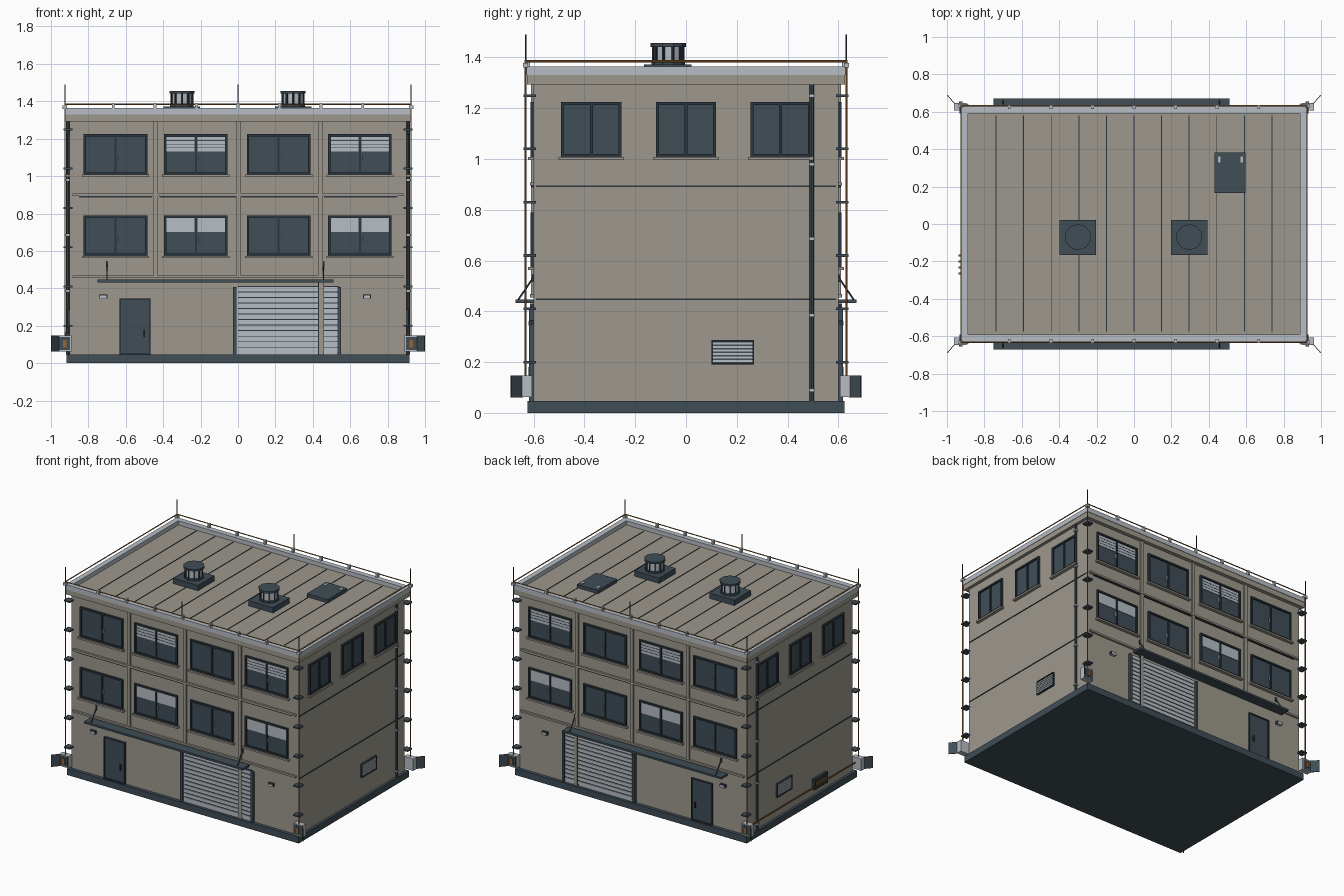
import bpy, bmesh, math
from mathutils import Vector, Matrix

if "Cube" in bpy.data.objects:
    bpy.data.objects.remove(bpy.data.objects["Cube"])


def material(name, rgb):
    m = bpy.data.materials.new(name)
    m.diffuse_color = (*rgb, 1)
    m.use_nodes = True
    m.node_tree.nodes["Principled BSDF"].inputs["Base Color"].default_value = m.diffuse_color
    return m


WALL = material("warm grey wall", (0.34, 0.315, 0.27))
SLATE = material("slate blue", (0.050, 0.074, 0.094))
DARK = material("dark frame", (0.024, 0.037, 0.047))
LIGHT = material("light grey", (0.47, 0.51, 0.55))
COPPER = material("copper", (0.32, 0.13, 0.035))

parts = {}


def part(name, mat):
    return parts.setdefault(name, (bmesh.new(), mat))[0]


def box(name, mat, x, y, z):
    """Axis-aligned box from three (low, high) ranges."""
    c = [(a[0] + a[1]) / 2 for a in (x, y, z)]
    s = [abs(a[1] - a[0]) for a in (x, y, z)]
    bmesh.ops.create_cube(part(name, mat), size=1,
                          matrix=Matrix.Translation(c) @ Matrix.Diagonal((*s, 1)))


def rod(name, mat, a, b, r, sides=6):
    """Cylinder between two points."""
    a, b = Vector(a), Vector(b)
    d = b - a
    m = Matrix.Translation((a + b) / 2) @ d.to_track_quat('Z', 'Y').to_matrix().to_4x4()
    bmesh.ops.create_cone(part(name, mat), cap_ends=True, segments=sides,
                          radius1=r, radius2=r, depth=d.length, matrix=m)


def on(face, name, mat, u, z, d):
    """Box on a facade: u along the wall, d outward from the wall."""
    if face in 'FB':
        s = -1 if face == 'F' else 1
        box(name, mat, u, (s * (0.6 + d[0]), s * (0.6 + d[1])), z)
    else:
        s = -1 if face == 'L' else 1
        box(name, mat, (s * (0.9 + d[0]), s * (0.9 + d[1])), u, z)


def ring(face, name, mat, u, z, d, t):
    on(face, name, mat, (u[0], u[0] + t), z, d)
    on(face, name, mat, (u[1] - t, u[1]), z, d)
    on(face, name, mat, (u[0] + t, u[1] - t), (z[0], z[0] + t), d)
    on(face, name, mat, (u[0] + t, u[1] - t), (z[1] - t, z[1]), d)


def window(face, c, w, z0, z1, blind=None):
    u = (c - w / 2, c + w / 2)
    on(face, "window_glass", SLATE, u, (z0, z1), (-0.01, 0.003))
    ring(face, "window_frame", DARK, u, (z0, z1), (-0.01, 0.013), 0.012)
    on(face, "window_frame", DARK, (c - 0.006, c + 0.006), (z0, z1), (-0.01, 0.01))
    on(face, "window_sill", WALL, (u[0] - 0.01, u[1] + 0.01), (z0 - 0.012, z0), (-0.01, 0.022))
    if face in 'FB':
        on(face, "window_handle", LIGHT, (c + 0.012, c + 0.016),
           (z0 + 0.075, z0 + 0.105), (0, 0.012))
    if blind:
        for a, b in ((u[0] + 0.014, c - 0.008), (c + 0.008, u[1] - 0.014)):
            on(face, "window_blind", LIGHT, (a, b), (blind, z1 - 0.014), (0, 0.006))
            if z1 > 1:
                for k in range(1, 4):
                    z = blind + k * (z1 - 0.014 - blind) / 4
                    on(face, "blind_slat_gap", SLATE, (a, b), (z - 0.002, z + 0.002), (0, 0.007))


# Main shell
box("wall_body", WALL, (-0.9, 0.9), (-0.6, 0.6), (0.02, 1.3))
box("plinth", SLATE, (-0.918, 0.918), (-0.624, 0.624), (0, 0.046))
box("cornice", WALL, (-0.922, 0.922), (-0.627, 0.627), (1.293, 1.334))
for s in (-1, 1):
    box("coping", LIGHT, (-0.925, 0.925), (s * 0.592, s * 0.63), (1.33, 1.364))
    box("coping", LIGHT, (s * 0.887, s * 0.925), (-0.592, 0.592), (1.33, 1.364))
for k in range(-5, 6):
    x = k * 0.1475
    box("roof_seam", DARK, (x - 0.0025, x + 0.0025), (-0.575, 0.58), (1.33, 1.337))

# Front and back facades
for f in 'FB':
    for i, c in enumerate((-0.655, -0.225, 0.217, 0.652)):
        window(f, c, 0.34, 1.008, 1.224, 1.132 if i % 2 else None)
        window(f, c, 0.34, 0.574, 0.79, 0.70 if i % 2 else None)
    for u in (-0.44, 0.005, 0.44):
        on(f, "pilaster", WALL, (u - 0.012, u + 0.012), (0.46, 1.295), (0, 0.01))
    for z in (0.455, 0.895):
        on(f, "floor_ledge", WALL, (-0.885, 0.885), (z, z + 0.013), (0, 0.014))
    for a, b in ((-0.85, -0.46), (-0.42, -0.01), (0.02, 0.43), (0.46, 0.85)):
        on(f, "ledge_shadow_strip", DARK, (a, b), (0.887, 0.895), (0, 0.008))

    # Entrance door
    on(f, "door", SLATE, (-0.634, -0.468), (0.046, 0.345), (0, 0.008))
    ring(f, "door_frame", DARK, (-0.634, -0.468), (0.046, 0.345), (0, 0.014), 0.008)
    on(f, "door_handle", DARK, (-0.506, -0.498), (0.14, 0.18), (0, 0.02))

    # Roller shutter
    on(f, "shutter", LIGHT, (-0.015, 0.545), (0.046, 0.405), (0, 0.005))
    for k in range(12):
        z = 0.06 + k * 0.0295
        on(f, "shutter_slat", LIGHT, (0, 0.54), (z, z + 0.022), (0, 0.010))
        on(f, "shutter_groove", DARK, (0, 0.54), (z + 0.023, z + 0.0275), (0, 0.0065))
    for u in (-0.02, 0.539):
        on(f, "shutter_rail", SLATE, (u - 0.006, u + 0.012), (0.046, 0.408), (0, 0.018))
    on(f, "shutter_post", WALL, (0.432, 0.456), (0.046, 0.43), (0, 0.014))
    on(f, "shutter_post_edge", DARK, (0.428, 0.46), (0.046, 0.43), (0, 0.012))

    # Canopy with tie rods
    s = -1 if f == 'F' else 1
    on(f, "canopy", SLATE, (-0.75, 0.51), (0.432, 0.446), (0, 0.072))
    for x in (-0.70, 0.458):
        rod("canopy_tie", SLATE, (x, s * 0.6, 0.535), (x, s * 0.662, 0.444), 0.0035)
        on(f, "canopy_tie_plate", DARK, (x - 0.005, x + 0.005), (0.515, 0.545), (0, 0.006))

    # Wall lamps
    for x in (-0.72, 0.69):
        on(f, "lamp_hood", DARK, (x - 0.021, x + 0.021), (0.346, 0.366), (0, 0.018))
        on(f, "lamp_lens", LIGHT, (x - 0.017, x + 0.017), (0.344, 0.362), (0, 0.021))

# Side facades
for f in 'LR':
    s = -1 if f == 'L' else 1
    for c in (-0.373, 0, 0.373):
        window(f, c, 0.238, 1.008, 1.225)
    for z in (0.447, 0.893):
        on(f, "side_joint", DARK, (-0.59, 0.59), (z - 0.003, z + 0.003), (0, 0.004))
    # Louvred vent
    on(f, "vent_back", SLATE, (0.10, 0.268), (0.19, 0.288), (0, 0.006))
    ring(f, "vent_frame", DARK, (0.10, 0.268), (0.19, 0.288), (0, 0.014), 0.006)
    for k in range(6):
        z = 0.2 + k * 0.0138
        on(f, "vent_louvre", LIGHT, (0.106, 0.262), (z, z + 0.009), (0, 0.011))
    # Downpipe
    rod("downpipe", SLATE, (s * 0.91, 0.495, 0.046), (s * 0.91, 0.495, 1.295), 0.009, 8)
    for z in (0.09, 0.385, 0.685, 0.98, 1.25):
        on(f, "downpipe_clip", LIGHT, (0.484, 0.506), (z - 0.005, z + 0.005), (0, 0.021))

# Earthing bar on the left wall
on('L', "earth_strip", COPPER, (-0.62, 0.62), (0.106, 0.114), (0.014, 0.02))
on('L', "earth_panel", DARK, (-0.29, -0.14), (0.09, 0.165), (0, 0.022))
on('L', "earth_bar", COPPER, (-0.275, -0.155), (0.118, 0.138), (0.02, 0.028))
for k in range(4):
    y = -0.265 + k * 0.032
    on('L', "earth_bolt", COPPER, (y - 0.005, y + 0.005), (0.123, 0.133), (0.02, 0.038))

# Lightning conductors along the roof edge
for s in (-1, 1):
    rod("roof_conductor", COPPER, (-0.925, s * 0.632, 1.385), (0.925, s * 0.632, 1.385), 0.004)
    rod("roof_conductor", COPPER, (s * 0.925, -0.632, 1.385), (s * 0.925, 0.632, 1.385), 0.004)
    for k in range(-3, 4):
        x = k * 0.222
        box("conductor_support", LIGHT, (x - 0.007, x + 0.007),
            (s * 0.615, s * 0.637), (1.36, 1.39))
    rod("air_rod", DARK, (0, s * 0.632, 1.36), (0, s * 0.632, 1.49), 0.003)
    for t in (-1, 1):
        # Corner down conductor with stand-off clips
        x, y = t * 0.925, s * 0.632
        rod("air_rod", DARK, (x, y, 1.36), (x, y, 1.49), 0.003)
        box("conductor_support", LIGHT, (x - 0.012, x + 0.012), (y - 0.01, y + 0.01), (1.36, 1.378))
        rod("down_conductor", COPPER, (x, y, 0.1), (x, y, 1.39), 0.004)
        for k in range(6):
            z = 0.2 + 0.21 * k
            box("conductor_clip", SLATE, (t * 0.885, t * 0.932), (s * 0.59, s * 0.64),
                (z - 0.005, z + 0.005))
        # Test box with open door
        box("test_box", LIGHT, (t * 0.89, t * 0.963), (s * 0.606, s * 0.645), (0.062, 0.147))
        box("test_box_inside", SLATE, (t * 0.897, t * 0.956), (s * 0.64, s * 0.647), (0.07, 0.139))
        box("test_clamp", COPPER, (t * 0.918, t * 0.936), (s * 0.64, s * 0.654), (0.085, 0.125))
        a, b = Vector((t * 0.958, s * 0.643, 0.104)), Vector((t * 0.9985, s * 0.689, 0.104))
        d = b - a
        m = (Matrix.Translation((a + b) / 2) @ Matrix.Rotation(math.atan2(d.y, d.x), 4, 'Z')
             @ Matrix.Diagonal((d.length, 0.004, 0.086, 1)))
        bmesh.ops.create_cube(part("test_box_door", SLATE), size=1, matrix=m)

# Roof ventilators
for x in (-0.3, 0.295):
    y = -0.07
    box("ventilator_base", SLATE, (x - 0.098, x + 0.098), (y - 0.095, y + 0.092), (1.33, 1.372))
    rod("ventilator_ring", SLATE, (x, y, 1.37), (x, y, 1.384), 0.066, 10)
    rod("ventilator_drum", LIGHT, (x, y, 1.38), (x, y, 1.445), 0.056, 10)
    for k in range(10):
        a = math.tau * (k + 0.5) / 10
        p = (x + 0.058 * math.cos(a), y + 0.058 * math.sin(a))
        rod("ventilator_fin", DARK, (*p, 1.375), (*p, 1.446), 0.006, 4)
    rod("ventilator_cap", SLATE, (x, y, 1.442), (x, y, 1.456), 0.07, 10)

# Roof hatch
box("roof_hatch", SLATE, (0.43, 0.597), (0.165, 0.382), (1.33, 1.358))
for x in (0.455, 0.576):
    box("hatch_hinge", LIGHT, (x - 0.007, x + 0.007), (0.328, 0.362), (1.35, 1.362))

for name, (bm, mat) in parts.items():
    bmesh.ops.recalc_face_normals(bm, faces=bm.faces)
    me = bpy.data.meshes.new(name)
    bm.to_mesh(me)
    bm.free()
    me.materials.append(mat)
    bpy.context.collection.objects.link(bpy.data.objects.new(name, me))
